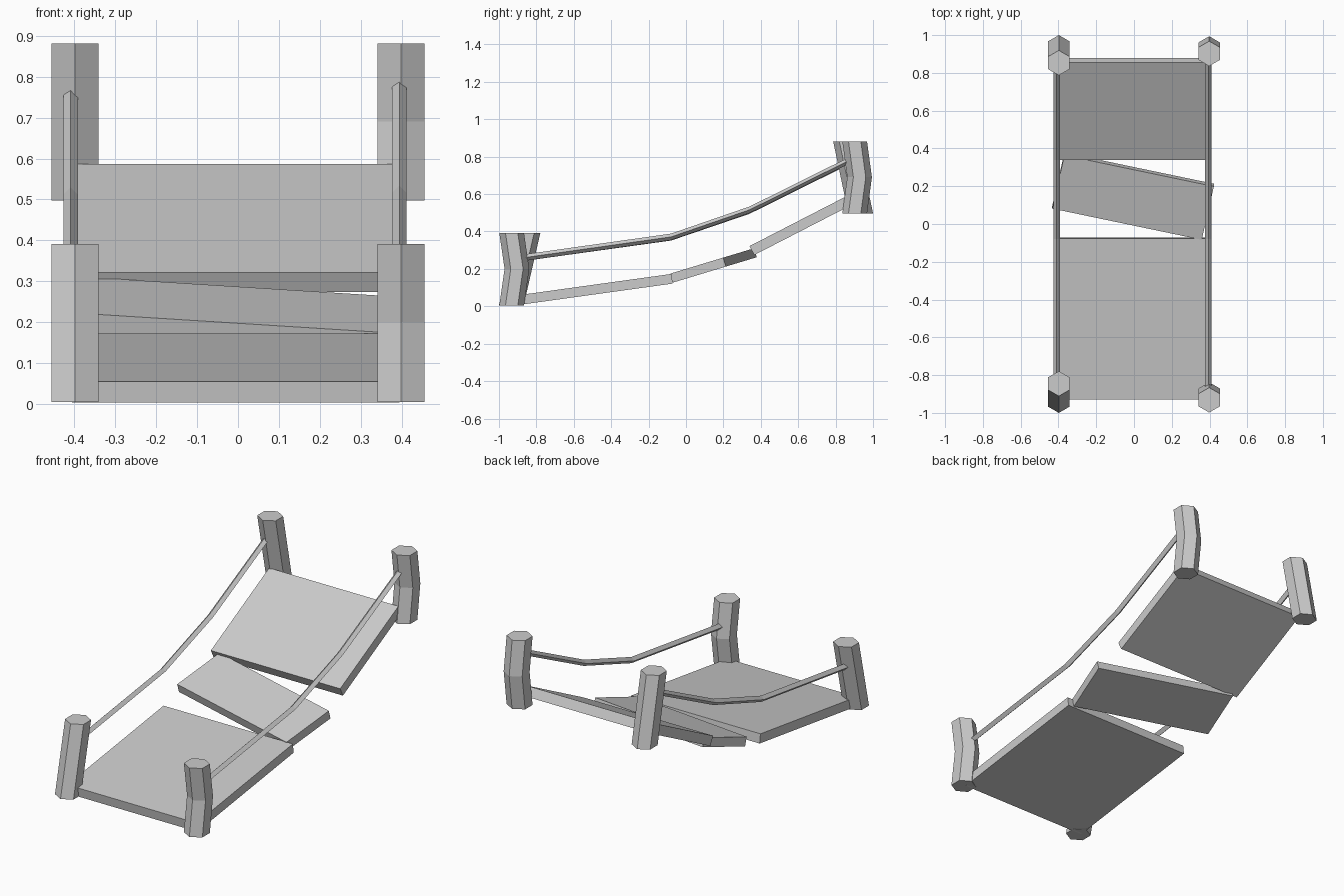
import bpy, bmesh
from math import sin, cos, pi, atan2, hypot, radians
from mathutils import Matrix

if "Cube" in bpy.data.objects:
    bpy.data.objects.remove(bpy.data.objects["Cube"])


def loft(name, rings):
    """Flat-sided tube through equally sized rings of points, capped at both ends."""
    bm = bmesh.new()
    loops = [[bm.verts.new(p) for p in ring] for ring in rings]
    n = len(loops[0])
    for a, b in zip(loops, loops[1:]):
        for i in range(n):
            j = (i + 1) % n
            bm.faces.new((a[i], a[j], b[j], b[i]))
    bm.faces.new(loops[0])
    bm.faces.new(loops[-1])
    bmesh.ops.recalc_face_normals(bm, faces=bm.faces)
    finish(name, bm)


def finish(name, bm):
    mesh = bpy.data.meshes.new(name)
    bm.to_mesh(mesh)
    bm.free()
    bpy.context.collection.objects.link(bpy.data.objects.new(name, mesh))


def post(name, x, path, r=0.066):
    """Hexagonal post following (y, z) centres."""
    loft(name, [[(x + r * sin(i * pi / 3), y + r * cos(i * pi / 3), z)
                 for i in range(6)] for y, z in path])


def rope(name, x, path, r=0.0175):
    """Four-sided rope following (y, z) centres."""
    loft(name, [[(x + r * sin(i * pi / 2), y, z + r * cos(i * pi / 2))
                 for i in range(4)] for y, z in path])


def plank(name, x, start, end, width, thick=0.052, turn=0, length=None):
    """Board whose top centre line runs from start to end, given as (y, z)."""
    dy, dz = end[0] - start[0], end[1] - start[1]
    size = (width, length or hypot(dy, dz), thick)
    mid = ((start[0] + end[0]) / 2, (start[1] + end[1]) / 2)
    m = (Matrix.Translation((x, *mid)) @ Matrix.Rotation(atan2(dz, dy), 4, 'X')
         @ Matrix.Rotation(radians(turn), 4, 'Z')
         @ Matrix.Translation((0, 0, -thick / 2)) @ Matrix.Diagonal((*size, 1)))
    bm = bmesh.new()
    bmesh.ops.create_cube(bm, size=1, matrix=m)
    finish(name, bm)


# Left posts lean straight, right posts bend at the middle
post("front_left_post", -0.398, [(-0.934, 0.005), (-0.845, 0.391)])
post("back_left_post", -0.398, [(0.934, 0.497), (0.853, 0.881)])
post("front_right_post", 0.398, [(-0.932, 0.005), (-0.904, 0.2), (-0.932, 0.391)])
post("back_right_post", 0.398, [(0.902, 0.497), (0.928, 0.69), (0.902, 0.881)])

# Walkway boards, the middle one knocked askew
plank("lower_deck", -0.006, (-0.928, 0.055), (-0.078, 0.173), 0.80)
plank("upper_deck", -0.006, (0.34, 0.322), (0.855, 0.587), 0.80, 0.054)
plank("loose_plank", -0.005, (-0.06, 0.182), (0.34, 0.303), 0.81, 0.05, -12.3, 0.302)

# Sagging hand ropes
for side, x, drop in (("left", -0.409, 0.004), ("right", 0.394, 0)):
    rope(side + "_rope", x, [(-0.88, 0.258), (-0.08, 0.371 - drop / 2),
                             (0.34, 0.516 - drop), (0.86, 0.774 - drop)])
